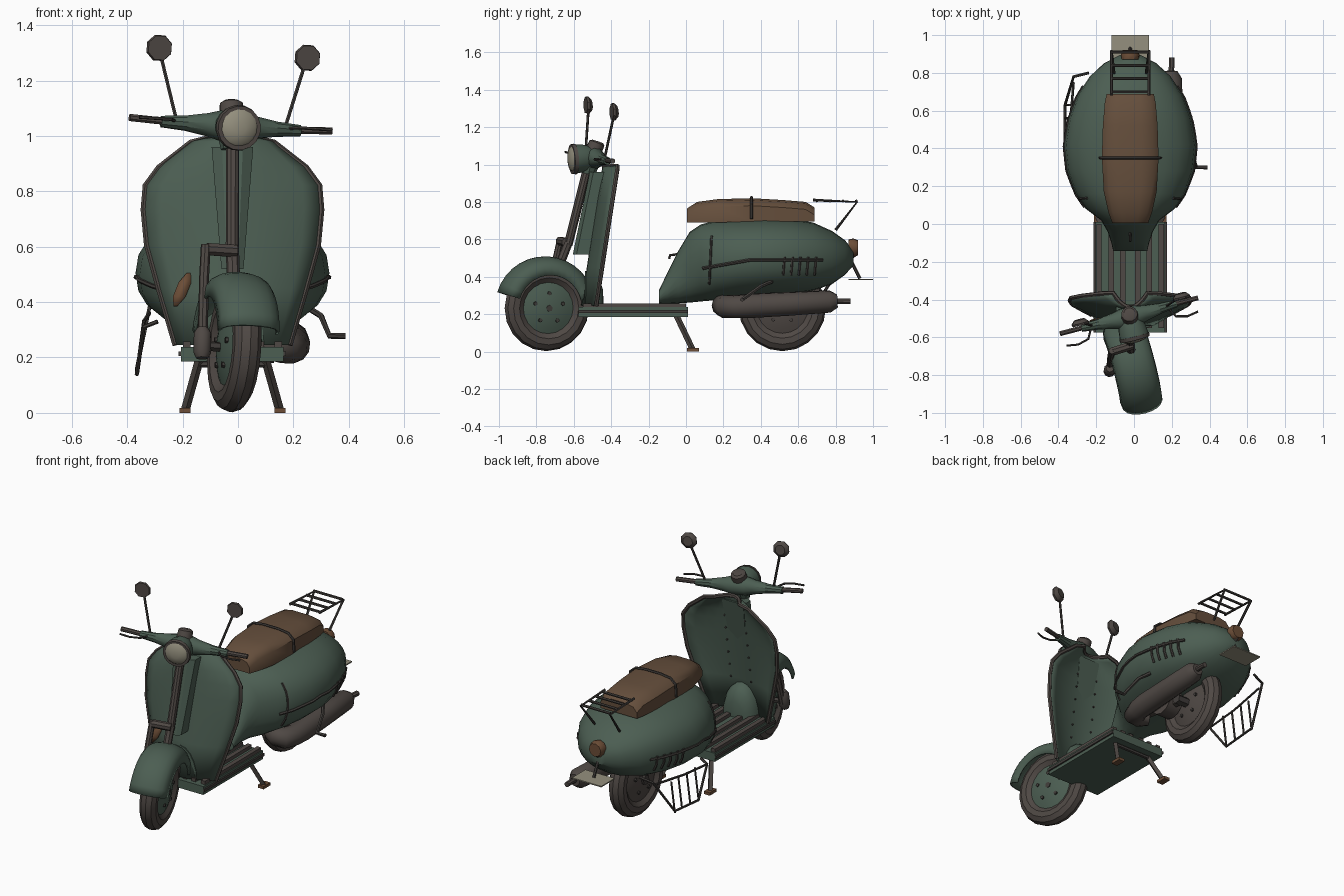
import bpy, bmesh, math
from mathutils import Matrix, Vector

if "Cube" in bpy.data.objects:
    bpy.data.objects.remove(bpy.data.objects["Cube"])

def mat(name, c):
    m = bpy.data.materials.new(name)
    m.diffuse_color = (*c, 1)
    m.use_nodes = True
    m.node_tree.nodes["Principled BSDF"].inputs["Base Color"].default_value = m.diffuse_color
    return m

GREEN = mat("faded green paint", (.072, .112, .085))
BROWN = mat("brown leather", (.13, .077, .045))
RUBBER = mat("dark grey rubber", (.078, .065, .058))
METAL = mat("dark metal", (.052, .046, .042))
BEIGE = mat("pale glass", (.30, .28, .21))
RUST = mat("rust orange", (.15, .075, .038))

CENTRE = Matrix.Translation((-.02, 0, 0))
P = Vector((0, -.65, .5))
STEER = CENTRE @ Matrix.Translation(P) @ Matrix.Rotation(math.radians(15), 4, Vector((0, .25, .97))) @ Matrix.Translation(-P)
frame = CENTRE      # current placement of new parts

def mesh(name, verts, faces, m, angle=35, thick=0):
    bm = bmesh.new()
    vs = [bm.verts.new(frame @ Vector(v)) for v in verts]
    for f in faces:
        bm.faces.new([vs[i] for i in f])
    bmesh.ops.recalc_face_normals(bm, faces=bm.faces)
    me = bpy.data.meshes.new(name)
    bm.to_mesh(me)
    bm.free()
    me.materials.append(m)
    me.shade_smooth()
    me.set_sharp_from_angle(angle=math.radians(angle))
    ob = bpy.data.objects.new(name, me)
    bpy.context.collection.objects.link(ob)
    if thick:
        s = ob.modifiers.new("shell", 'SOLIDIFY')
        s.thickness = thick
        s.offset = 0
    return ob

def loft(name, rings, m, closed=True, caps=True, loop=False, **k):
    n = len(rings[0])
    verts = [v for r in rings for v in r]
    faces = []
    for i in range(len(rings) if loop else len(rings) - 1):
        j = (i + 1) % len(rings)
        for a in range(n if closed else n - 1):
            b = (a + 1) % n
            faces.append((i*n + a, i*n + b, j*n + b, j*n + a))
    if caps and closed and not loop:
        faces += [tuple(range(n)), tuple(range(len(verts) - n, len(verts)))]
    return mesh(name, verts, faces, m, **k)

def tube(name, pts, r, m=METAL, sides=6, **k):
    pts = [Vector(p) for p in pts]
    rs = r if isinstance(r, (list, tuple)) else [r] * len(pts)
    rings, ref = [], None
    for i, p in enumerate(pts):
        d = Vector()
        if i: d += (p - pts[i-1]).normalized()
        if i < len(pts) - 1: d += (pts[i+1] - p).normalized()
        d.normalize()
        if ref is None:
            ref = d.orthogonal()
        ref = (ref - d * ref.dot(d)).normalized()
        s = d.cross(ref)
        rings.append([p + rs[i] * (ref * math.cos(t) + s * math.sin(t))
                      for t in (2 * math.pi * (a + .5) / sides for a in range(sides))])
    return loft(name, rings, m, **k)

def box(name, lo, hi, m):
    return loft(name, [[(lo[0], lo[1], z), (hi[0], lo[1], z), (hi[0], hi[1], z), (lo[0], hi[1], z)]
                       for z in (lo[2], hi[2])], m)

def wheel(name, y, z, hub_mat):
    rings = []
    for i in range(20):
        t = 2 * math.pi * i / 20
        ring = []
        for a in range(10):
            s = 2 * math.pi * a / 10
            r = .18 + .053 * math.cos(s)
            ring.append((.052 * math.sin(s), y + r * math.cos(t), z + r * math.sin(t)))
        rings.append(ring)
    loft(name + "_tyre", rings, RUBBER, loop=True)
    tube(name + "_hub", [(x, y, z) for x in (-.055, -.04, -.03, .03, .04, .055)],
         [.05, .11, .14, .14, .11, .05], hub_mat, 20)
    for s in (-1, 1):
        for i in range(5):
            t = 2 * math.pi * i / 5 + .3
            q = (y + .08 * math.cos(t), z + .08 * math.sin(t))
            tube(name + "_bolt", [(s * .04, *q), (s * .056, *q)], .011)

# rear body: stations of y, half width, bottom, top
ST = [(-.144, .09, .255, .33), (-.10, .10, .255, .42), (-.04, .12, .258, .54), (.02, .155, .262, .64),
      (.08, .235, .268, .68), (.16, .29, .275, .70), (.28, .335, .285, .71), (.42, .35, .295, .715),
      (.56, .325, .305, .71), (.68, .28, .325, .69), (.78, .215, .36, .645), (.85, .14, .41, .595),
      (.895, .055, .46, .54)]
N = 2.3
def spow(v): return math.copysign(abs(v) ** (2 / N), v)
rings = []
for y, w, b, t in ST:
    rings.append([(w * spow(math.cos(a)), y, (b + t) / 2 + (t - b) / 2 * spow(math.sin(a)))
                  for a in (2 * math.pi * i / 24 for i in range(24))])
loft("rear_body", rings, GREEN)

def skin(y, z, side):
    """point on the rear body side"""
    for p, q in zip(ST, ST[1:]):
        if p[0] <= y <= q[0]:
            f = (y - p[0]) / (q[0] - p[0])
            w, b, t = (p[i] + f * (q[i] - p[i]) for i in (1, 2, 3))
            h = abs((z - (b + t) / 2) / ((t - b) / 2))
            return (side * w * max(0, 1 - h ** N) ** (1 / N), y, z)

for s in (-1, 1):
    tube("side_trim", [skin(.09 + .064 * i, .445 + .045 * min(1, i / 4), s) for i in range(11)], .009)
    tube("panel_seam", [skin(.125 + .002 * i, .36 + .043 * i, s) for i in range(7)], .007)
    for i in range(5):
        y = .52 + .042 * i
        tube("vent_slat", [skin(y, .41, s), skin(y + .004, .455, s), skin(y + .008, .505, s)], .008)
tube("bag_hook", [(0, -.03, .53), (0, -.05, .52), (0, -.085, .515), (0, -.09, .495)], .007)

# seat: y, half width, bottom, top
rings = []
for y, w, b, t in [(.005, .095, .69, .765), (.06, .115, .69, .80), (.17, .14, .69, .815), (.35, .15, .695, .82),
                   (.52, .145, .695, .81), (.64, .135, .695, .80), (.688, .125, .695, .77)]:
    rings.append([(-w, y, b), (-w, y, t - .04), (-w * .8, y, t - .01), (-w * .4, y, t),
                  (w * .4, y, t), (w * .8, y, t - .01), (w, y, t - .04), (w, y, b)])
loft("seat", rings, BROWN, angle=40)
tube("seat_strap", [(-.16, .35, .71), (-.155, .35, .785), (-.12, .35, .815), (-.05, .35, .824),
                    (.05, .35, .824), (.12, .35, .815), (.155, .35, .785), (.16, .35, .71)], .008)

# luggage rack
for s in (-1, 1):
    tube("rack_rail", [(s * .10, .68, .81), (s * .10, .915, .80), (s * .085, .80, .65)], .008)
for y in (.70, .77, .84, .91):
    tube("rack_bar", [(-.10, y, .805), (.10, y, .805)], .008)

# tail light and number plate
tube("tail_light", [(0, .87, .555), (0, .895, .555), (0, .92, .555)], [.045, .05, .04], RUST, 10)
tube("tail_light_stem", [(0, .86, .50), (0, .905, .53)], .02)
tube("plate_bracket", [(0, .88, .49), (0, .93, .39)], .009)
box("rear_plate", (-.10, .87, .382), (.10, 1.0, .389), BEIGE)

# rear wheel, engine and exhaust
wheel("rear_wheel", .515, .235, RUBBER)
tube("engine_case", [(.06, .40, .27), (.15, .40, .27)], .09, RUBBER, 12)
tube("rear_axle", [(-.07, .515, .235), (.13, .515, .235)], .03)
tube("swing_arm", [(.10, .2, .28), (.10, .515, .235)], .03, RUBBER)
tube("muffler", [(.10, .22, .25), (.15, .195, .245), (.19, .21, .24), (.21, .27, .24), (.215, .35, .245),
                 (.215, .55, .255), (.215, .77, .268), (.215, .81, .27)],
     [.05, .058, .063, .062, .066, .064, .06, .035], RUBBER, 12, angle=50)
tube("tailpipe", [(.215, .80, .27), (.22, .84, .27), (.22, .88, .268)], .016, RUBBER, 8)
tube("kick_lever", [(.28, .46, .375), (.32, .40, .35), (.35, .30, .278), (.408, .30, .278)], .011)

# left side guard
tube("side_guard", [(-.27, .27, .33), (-.32, .28, .31), (-.345, .40, .14), (-.345, .63, .16), (-.30, .78, .38),
                    (-.22, .80, .40)], .008)
tube("side_guard_rail", [(-.32, .28, .31), (-.32, .5, .33), (-.30, .75, .36)], .007)
for y in (.40, .48, .56, .63):
    tube("side_guard_bar", [(-.345, y, .15), (-.32, y, .335)], .006)

# floor board and centre stand
box("floor_board", (-.185, -.575, .185), (.185, .01, .237), GREEN)
for x in (-.165, -.10, -.04, .04, .10, .165):
    box("floor_ridge", (x - .014, -.55, .23), (x + .014, 0, .258), RUBBER)
for s in (-1, 1):
    box("floor_edge", (s * .188 - .006, -.575, .205), (s * .188 + .006, .01, .222), METAL)
    tube("stand_leg", [(s * .12, -.05, .19), (s * .17, .035, .012)], .016, RUBBER, 4)
    box("stand_foot", (s * .172 - .02, .005, 0), (s * .172 + .02, .07, .018), RUST)
tube("stand_bar", [(-.12, -.04, .175), (.12, -.04, .175)], .012)

# leg shield, bowed backwards at its edges
ROWS = [(.245, .205), (.45, .265), (.607, .308), (.733, .32), (.82, .313), (.885, .265), (.975, .15), (.99, .09)]
def shield(u, z, w):
    return (u * w, -.555 + .115 * (z - .245) / .745 + .075 * u * u, z)
rings = [[shield(i / 5, z, w) for i in range(-5, 6)] for z, w in ROWS]
loft("leg_shield", rings, GREEN, closed=False, thick=.014)
edge = [r[0] for r in rings] + rings[-1][1:-1] + [r[-1] for r in reversed(rings)]
tube("shield_trim", edge, .012, RUBBER)
for s in (-1, 1):
    for i in range(6):
        z = .45 + .08 * i
        _, y, _ = shield(.25, z, .3)
        tube("shield_rivet", [(s * .07, y, z), (s * .07, y + .014, z)], .006)
loft("worn_patch", [[(x + (z - .4) * .4, -.556 + .115 * (z - .245) / .745 + .03 - .014, z)
                     for x in (-.215 + d, -.185 - d)]
                    for z, d in ((.385, .008), (.42, -.008), (.47, -.008), (.505, .008))],
     RUST, closed=False, thick=.006)
# rounded wheel arch behind the shield
loft("wheel_arch", [[(.115 * k * math.cos(a), -.54 + .10 * h, .24 + .19 * k * math.sin(a))
                     for a in (math.pi * i / 10 for i in range(11))]
                    for k, h in ((1, 0), (.97, .4), (.8, .75), (.5, .95), (.1, 1))], GREEN)
# tapered cover in front of the shield
loft("column_cover", [[(-w, y + .09, z), (-w, y + .02, z), (-w * .5, y, z), (w * .5, y, z), (w, y + .02, z),
                       (w, y + .09, z)] for z, w, y in ((.52, .04, -.605), (.96, .075, -.515))], GREEN, angle=20)

# ---- steered parts ----
frame = STEER
wheel("front_wheel", -.745, .235, GREEN)
rings = []
for i in range(15):
    t = math.radians(17 + 150 * i / 14)
    ring = []
    for a in range(-5, 6):
        s = math.radians(90 * a / 5)
        r = .175 + .09 * max(0, math.cos(s)) ** .6
        ring.append((.108 * math.sin(s), -.755 - r * math.cos(t), .24 + r * math.sin(t)))
    rings.append(ring)
loft("front_fender", rings, GREEN, closed=False, thick=.01)

# column and single sided fork
tube("steering_column", [(0, -.63, .57), (0, -.53, .97)], .024, RUBBER, 10)
tube("fork_yoke", [(.01, -.645, .585), (-.10, -.65, .585)], .024, RUBBER, 8)
tube("fork_leg", [(-.105, -.645, .60), (-.11, -.67, .48), (-.115, -.73, .23)], .018, RUBBER, 8)
tube("fork_inner", [(0, -.63, .58), (0, -.67, .48)], .024, RUBBER, 8)
tube("shock_absorber", [(-.12, -.755, .19), (-.12, -.75, .21), (-.12, -.74, .28), (-.12, -.735, .30)],
     [.022, .032, .032, .02], RUBBER, 10)
tube("front_axle", [(-.125, -.745, .235), (.06, -.745, .235)], .018)

# handlebar cover, lamp and gauge
tube("handlebar_cover", [(x, -.495 + .01 * abs(x) / .25, 1.035) for x in (-.26, -.17, -.09, -.04, .04, .09, .17, .26)],
     [.021, .028, .042, .056, .056, .042, .028, .021], GREEN, 10)
tube("column_neck", [(0, -.525, .95), (0, -.51, 1.03)], [.04, .06], GREEN, 10)
tube("headlight_shell", [(0, -.46, 1.04), (0, -.50, 1.04), (0, -.55, 1.035), (0, -.60, 1.03)],
     [.03, .055, .074, .079], GREEN, 16)
tube("headlight_rim", [(0, -.595, 1.03), (0, -.615, 1.029)], [.083, .08], RUBBER, 16)
tube("headlight_lens", [(0, -.612, 1.029), (0, -.624, 1.028), (0, -.632, 1.028)], [.069, .055, .02], BEIGE, 16)
tube("speed_gauge", [(0, -.495, 1.07), (0, -.475, 1.115), (0, -.472, 1.124)], [.046, .043, .03], RUBBER, 12)
for s in (-1, 1):
    tube("handle_grip", [(s * .25, -.485, 1.037), (s * .378, -.485, 1.042)], .014, RUBBER, 8)
    tube("brake_lever", [(s * .21, -.495, 1.04), (s * .24, -.55, 1.045), (s * .30, -.565, 1.045),
                         (s * .36, -.555, 1.045)], .006)
    tube("mirror_stem", [(s * .205, -.485, 1.05), (s * .268, -.455, 1.27)], .007)
    tube("mirror", [(s * .277, -.468, 1.30), (s * .277, -.455, 1.30), (s * .277, -.436, 1.302)],
         [.046, .05, .03], RUBBER, 8)
